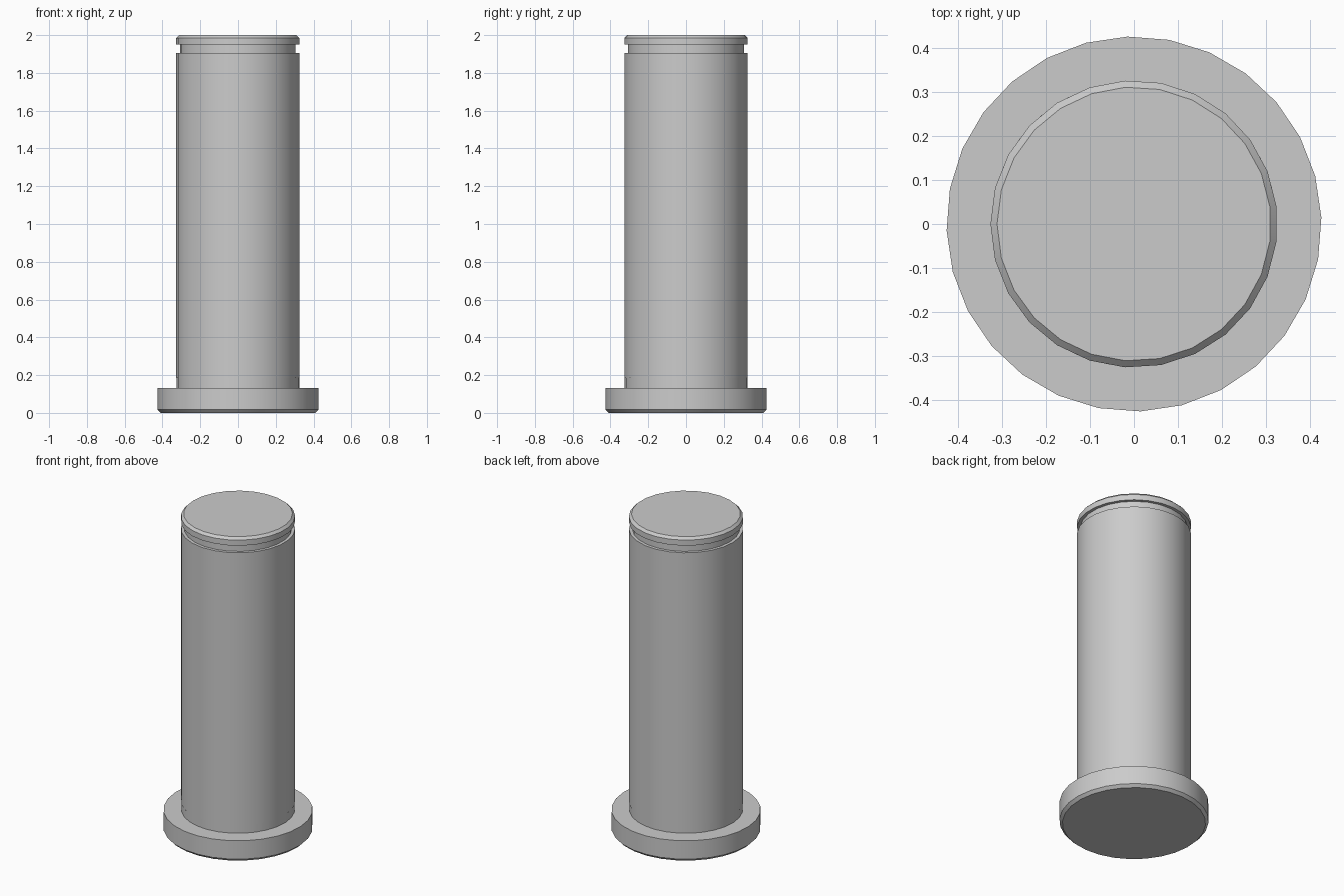
import bpy
import math

cube = bpy.data.objects.get("Cube")
if cube:
    bpy.data.objects.remove(cube, do_unlink=True)

# Plain grey metal
metal = bpy.data.materials.new("grey metal")
metal.use_nodes = True
grey = (0.6, 0.6, 0.6, 1.0)
metal.diffuse_color = grey
metal.node_tree.nodes["Principled BSDF"].inputs["Base Color"].default_value = grey


def turned_part(name, profile, sides, phase):
    """Closed solid of revolution from (radius, height) points, bottom to top."""
    verts = []
    for r, z in profile:
        for i in range(sides):
            a = math.radians(phase) + math.tau * i / sides
            verts.append((r * math.cos(a), r * math.sin(a), z))
    faces = [tuple(reversed(range(sides)))]
    for k in range(len(profile) - 1):
        for i in range(sides):
            j = (i + 1) % sides
            low, high = k * sides, (k + 1) * sides
            faces.append((low + i, low + j, high + j, high + i))
    top = (len(profile) - 1) * sides
    faces.append(tuple(range(top, top + sides)))
    mesh = bpy.data.meshes.new(name)
    mesh.from_pydata(verts, [], faces)
    mesh.materials.append(metal)
    obj = bpy.data.objects.new(name, mesh)
    bpy.context.collection.objects.link(obj)
    bpy.ops.object.select_all(action="DESELECT")
    obj.select_set(True)
    bpy.context.view_layer.objects.active = obj
    bpy.ops.object.shade_smooth_by_angle(angle=math.radians(30))
    return obj


# Wide flange with a chamfered underside
turned_part("flange", [(0.41, 0), (0.427, 0.017), (0.427, 0.133)], 28, 2)

# Short neck, just inside the shaft surface
turned_part("neck", [(0.325, 0.133), (0.325, 0.19)], 28, 2)

# Shaft with retaining groove and chamfered tip
R, G = 0.327, 0.308
turned_part("shaft", [(R, 0.185), (R, 1.905), (G, 1.905), (G, 1.95),
                      (R, 1.95), (R, 1.985), (0.312, 2.0)], 25, 180)
